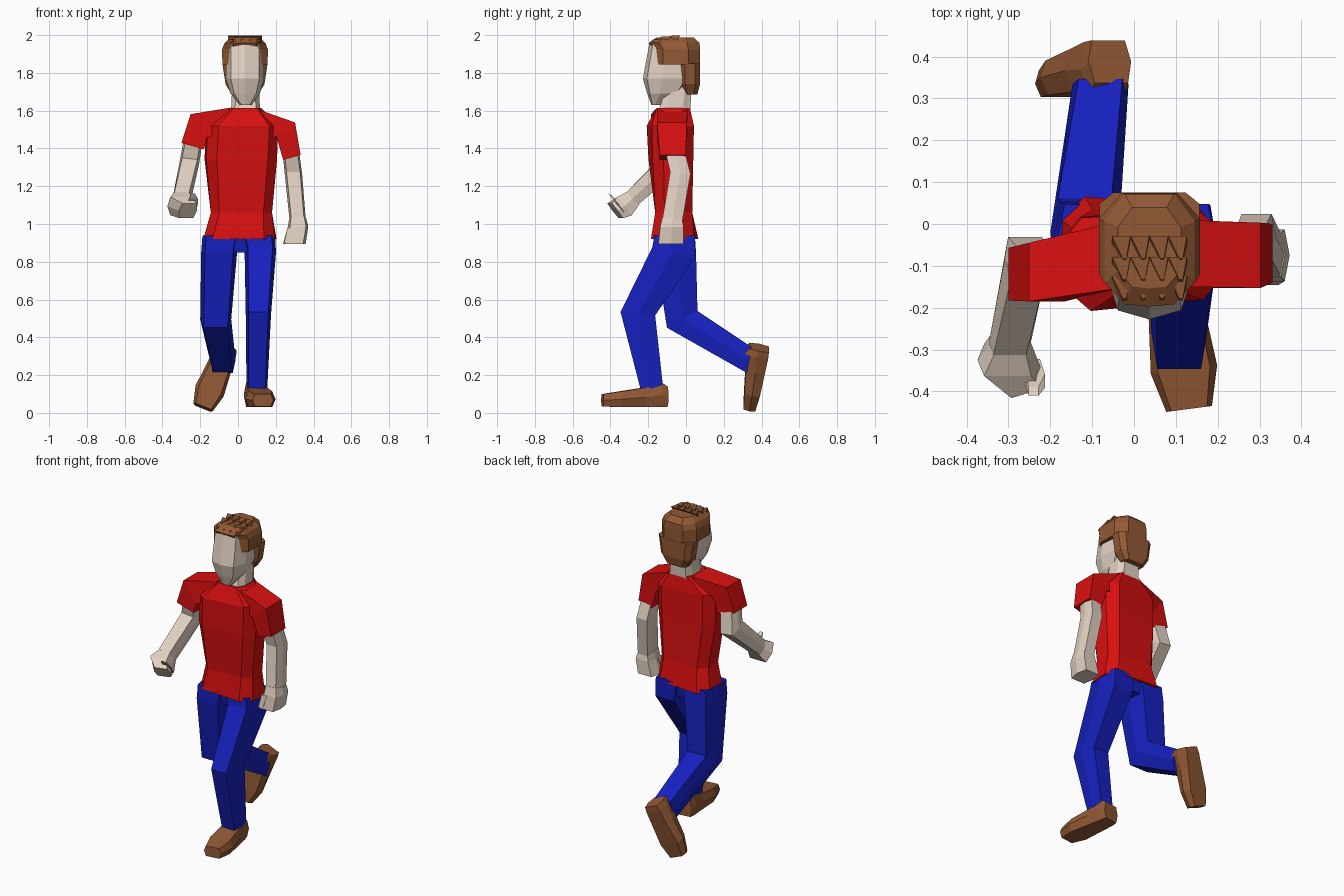
import bpy, bmesh
from mathutils import Vector, Matrix, Euler

BOX = [(-1, -1), (1, -1), (1, 1), (-1, 1)]
HEX = [(-.78, -1), (.78, -1), (1, 0), (.78, 1), (-.78, 1), (-1, 0)]
OCT = [(-.72, -1), (.72, -1), (1, -.5), (1, .5), (.72, 1), (-.72, 1), (-1, .5), (-1, -.5)]
DOME = [(-.55, -1), (0, -1.04), (.55, -1), (1, -.6), (1, .5), (.55, 1), (-.55, 1), (-1, .5), (-1, -.6)]
FACE = [(-.74, -.85), (0, -1), (.74, -.85), (1, -.3), (.9, .6), (.4, 1), (-.4, 1), (-.9, .6), (-1, -.3)]


def material(name, rgb):
    m = bpy.data.materials.new(name)
    m.diffuse_color = (*rgb, 1)
    return m


SKIN = material("skin", (.76, .64, .54))
RED = material("red_cloth", (.7, .005, .005))
BLUE = material("blue_cloth", (.008, .015, .52))
BROWN = material("brown", (.29, .1, .035))


def loft(name, mat, ring, sections, matrix=Matrix()):
    """Skin rings: each section is (centre, half_width, half_depth, rx, ry, rz)."""
    bm = bmesh.new()
    loops = []
    for c, w, d, *rot in sections:
        e = Euler((rot + [0, 0, 0])[:3]).to_matrix()
        loops.append([bm.verts.new(matrix @ (Vector(c) + e @ Vector((x * w, y * d, 0))))
                      for x, y in ring])
    n = len(ring)
    for a, b in zip(loops, loops[1:]):
        for i in range(n):
            j = (i + 1) % n
            bm.faces.new((a[i], a[j], b[j], b[i]))
    bm.faces.new(loops[0])
    bm.faces.new(loops[-1])
    bmesh.ops.recalc_face_normals(bm, faces=bm.faces[:])
    me = bpy.data.meshes.new(name)
    bm.to_mesh(me)
    bm.free()
    me.materials.append(mat)
    ob = bpy.data.objects.new(name, me)
    bpy.context.collection.objects.link(ob)
    return ob


# Shirt body, twisted slightly between hips and shoulders
loft("shirt_body", RED, OCT, [
    ((.01, -.06, .92), .19, .115, 0, 0, -.08),
    ((.018, -.065, 1.06), .162, .098),
    ((.015, -.08, 1.34), .188, .108, 0, 0, .08),
    ((.02, -.083, 1.52), .188, .112, 0, 0, .1),
    ((.037, -.068, 1.615), .085, .088)])

# Sleeves, from the collar over the shoulder and down
loft("sleeve_right", RED, BOX, [
    ((-.045, -.075, 1.54), .075, .08, 0, 1.57),
    ((-.208, -.115, 1.52), .075, .07, 0, .96),
    ((-.24, -.12, 1.412), .062, .063, 0, .28)])
loft("sleeve_left", RED, BOX, [
    ((.11, -.07, 1.53), .075, .08, 0, -1.57),
    ((.253, -.075, 1.5), .062, .078, 0, -.65),
    ((.285, -.07, 1.352), .048, .07, 0, -.27)])

# Arms
loft("arm_right", SKIN, HEX, [
    ((-.235, -.115, 1.46), .05, .052, 0, .28),
    ((-.258, -.085, 1.32), .052, .06, -.45, .1),
    ((-.297, -.285, 1.135), .05, .045, -.9)])
loft("arm_left", SKIN, HEX, [
    ((.275, -.068, 1.42), .043, .052, 0, -.2),
    ((.293, -.03, 1.27), .046, .054, -.1),
    ((.316, -.072, 1.02), .043, .053, -.15)])

# Hands with thumbs
loft("hand_right", SKIN, HEX, [
    ((-.295, -.275, 1.14), .045, .045, -.9),
    ((-.302, -.325, 1.095), .072, .062, -.9),
    ((-.265, -.375, 1.07), .05, .05, -.9, 0, .3)])
loft("thumb_right", SKIN, BOX, [
    ((-.25, -.34, 1.08), .025, .03, 2.2),
    ((-.235, -.375, 1.12), .022, .022, 2.4),
    ((-.24, -.4, 1.155), .012, .012, 2.6)])
loft("hand_left", SKIN, HEX, [
    ((.316, -.072, 1.03), .045, .053, -.15),
    ((.318, -.075, .985), .054, .062),
    ((.298, -.08, .895), .06, .066)])
loft("thumb_left", SKIN, BOX, [
    ((.28, -.12, .98), .018, .02),
    ((.26, -.13, .9), .016, .018)])

# Trouser legs: right trails behind, left steps forward
loft("trouser_right", BLUE, HEX, [
    ((-.09, -.058, .94), .098, .105),
    ((-.1, -.055, .85), .095, .108),
    ((-.118, -.02, .495), .082, .092, .5),
    ((-.08, .335, .28), .067, .07, 1.4)])
loft("trouser_left", BLUE, HEX, [
    ((.107, -.06, .94), .09, .108),
    ((.118, -.066, .85), .083, .115, -.25),
    ((.108, -.255, .525), .067, .092, -.1),
    ((.1, -.18, .13), .055, .06, .3)])
loft("trouser_seat", BLUE, OCT, [
    ((.01, -.058, .95), .17, .1),
    ((.012, -.055, .85), .1, .085)])

# Shoes share one shape: heel at the origin, toe along -y
SHOE = [((0, y, z), w, h, 1.5708) for y, z, w, h in [
    (0, .055, .055, .052), (-.035, .066, .062, .066), (-.12, .052, .068, .052),
    (-.25, .042, .08, .042), (-.345, .037, .055, .032)]]
loft("shoe_left", BROWN, HEX, SHOE,
     Matrix.Translation((.087, -.1, .03)) @ Matrix.Rotation(.13, 4, 'Z'))
back = -Vector((-.125, -.07, -.31)).normalized()
up = Vector((0, -1, 0))
up = (up - back * up.dot(back)).normalized()
pose = Matrix((back.cross(up), back, up)).transposed().to_4x4()
loft("shoe_right", BROWN, HEX, SHOE, Matrix.Translation((-.062, .442, .335)) @ pose)

# Neck and head
loft("neck", SKIN, OCT, [
    ((.04, -.065, 1.58), .078, .086),
    ((.04, -.035, 1.74), .07, .066)])
loft("head", SKIN, FACE, [
    ((.04, -.155, 1.63), .03, .028),
    ((.038, -.11, 1.69), .078, .095),
    ((.037, -.085, 1.77), .102, .143),
    ((.037, -.065, 1.95), .098, .13)])

# Hair: cap, back of head and fringe tufts
loft("hair_cap", BROWN, DOME, [
    ((.037, -.048, 1.845), .12, .122),
    ((.037, -.048, 1.925), .121, .122),
    ((.037, -.06, 1.958), .108, .132),
    ((.037, -.055, 1.988), .075, .095)])
loft("hair_back", BROWN, OCT, [
    ((.037, .025, 1.685), .07, .035),
    ((.037, .022, 1.74), .103, .052),
    ((.037, .021, 1.85), .12, .054)])
for row, (y, z) in enumerate([(-.165, 1.965), (-.12, 1.98), (-.07, 1.985)]):
    for col in range(4):
        x = .037 + (col - 1.5) * .045
        loft(f"hair_tuft_{row}_{col}", BROWN, BOX, [
            ((x, y + .03, z), .022, .018, .9),
            ((x + .008, y - .015, z + .008), .004, .004, .9)])
